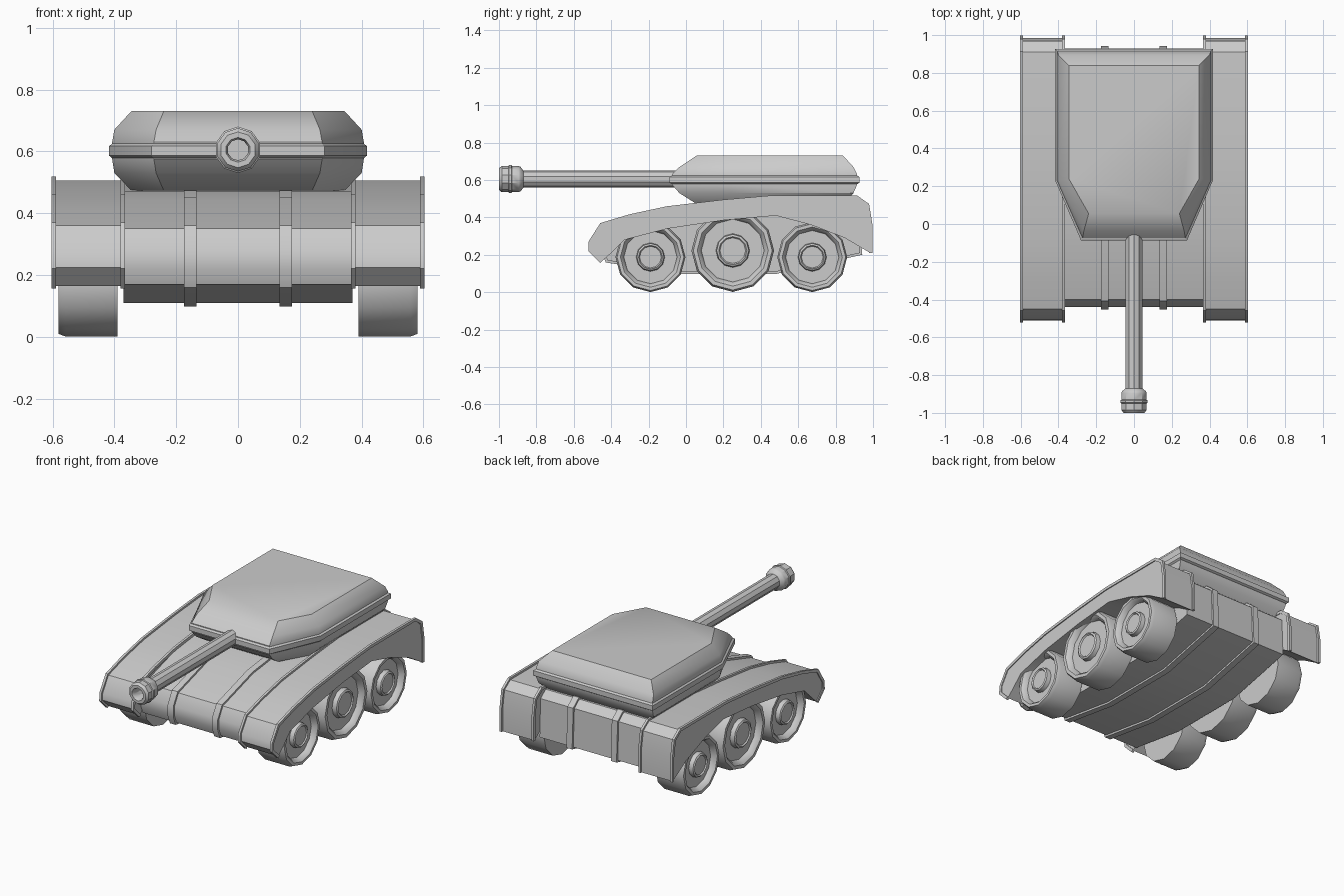
import bpy, bmesh, math
from mathutils import Vector

if "Cube" in bpy.data.objects:
    bpy.data.objects.remove(bpy.data.objects["Cube"])


def make(name, bm, mirror=False):
    bmesh.ops.recalc_face_normals(bm, faces=bm.faces)
    mesh = bpy.data.meshes.new(name)
    bm.to_mesh(mesh)
    bm.free()
    ob = bpy.data.objects.new(name, mesh)
    bpy.context.collection.objects.link(ob)
    if mirror:
        ob.modifiers.new("Mirror", 'MIRROR').use_mirror_merge = False
    return ob


def loft(name, rings, mirror=False, close=False):
    """Skin between equal-length rings of points, with capped ends."""
    bm = bmesh.new()
    rows = [[bm.verts.new(p) for p in r] for r in rings]
    n = len(rows[0])
    for a, b in zip(rows, rows[1:]):
        for i in range(n):
            j = (i + 1) % n
            bm.faces.new((a[i], a[j], b[j], b[i]))
    bm.faces.new(rows[0])
    bm.faces.new(rows[-1])
    return make(name, bm, mirror)


def extrude(name, outline, x0, x1, mirror=False):
    return loft(name, [[(x, y, z) for y, z in outline] for x in (x0, x1)], mirror)


def offset(path, d, closed=False):
    """Mitred offset to the left of a clockwise (y, z) path."""
    pts = [Vector(p) for p in path]
    n, out = len(pts), []
    for i, p in enumerate(pts):
        normals = []
        for a, b in ((i - 1, i), (i, i + 1)):
            if closed or (a >= 0 and b < n):
                e = (pts[b % n] - pts[a % n]).normalized()
                normals.append(Vector((-e.y, e.x)))
        m = sum(normals, Vector((0, 0))).normalized()
        q = p + m * d / max(0.6, m.dot(normals[0]))
        out.append((q.x, q.y))
    return out


def lathe(name, profile, sides, place, phase=0.0, mirror=False):
    """Turn (radius, along) pairs; place maps (u, v, along) to a point."""
    rings = []
    for r, t in profile:
        rings.append([place(r * math.cos(phase + 2 * math.pi * i / sides),
                            r * math.sin(phase + 2 * math.pi * i / sides), t)
                      for i in range(sides)])
    return loft(name, rings, mirror)


# Hull and its two wrap-around bands
hull = [(-.42, .17), (-.44, .22), (-.44, .28), (-.40, .35), (-.10, .44), (.15, .47),
        (.46, .49), (.87, .49), (.92, .45), (.93, .21), (.48, .11), (-.03, .11)]
extrude("hull", hull, -.37, .37)
extrude("hull_band", offset(hull, .012, True), .135, .175, True)

# Fenders with raised edge strips
fender_top = [(-.45, .165), (-.51, .225), (-.508, .27), (-.45, .36), (-.30, .405), (-.10, .448),
              (.20, .483), (.46, .506), (.91, .506), (.968, .465), (.985, .36), (.985, .21)]
fender_arch = [(.85, .29), (.67, .36), (.48, .41), (.20, .385), (-.10, .34), (-.33, .28), (-.40, .21)]
extrude("fender", fender_top + fender_arch, .37, .597, True)
strip = offset(fender_top, .012) + offset(fender_top, -.006)[::-1]
extrude("fender_outer_edge", strip, .588, .603, True)
extrude("fender_inner_edge", strip, .365, .38, True)

# Wheels: tread, rim, recessed disc and hub cap
wheel = [(.4, .39), (1, .39), (1, .558), (.955, .58), (.86, .58), (.80, .568), (.76, .545),
         (.41, .545), (.39, .572), (.34, .578), (.31, .57)]
for label, cy, cz, rad in (("front", -.19, .188, .187), ("middle", .25, .223, .221),
                           ("rear", .675, .188, .187)):
    lathe(label + "_wheel", [(r * rad, t) for r, t in wheel], 12,
          lambda u, v, t: (t, cy + u, cz + v), 0, True)

# Turret: faceted shell with a waist band


def plan(z, hx, fx, back, mid, front):
    return [(-hx, back, z), (hx, back, z), (hx, mid, z),
            (fx, front, z), (-fx, front, z), (-hx, mid, z)]


lid = (.345, .24, .84, .24, .055)
shoulder = (.40, .265, .895, .235, -.035)
waist = (.407, .272, .915, .23, -.075)
belt = (.417, .28, .927, .23, -.088)
loft("turret", [plan(.473, *lid), plan(.53, *shoulder), plan(.575, *waist),
                plan(.63, *waist), plan(.67, *shoulder), plan(.73, *lid)])
loft("turret_band", [plan(.578, *waist), plan(.586, *belt),
                     plan(.617, *belt), plan(.625, *waist)])

# Gun barrel and hollow muzzle
gun = [(.046, .05), (.046, -.87), (.066, -.885), (.070, -.895), (.070, -.93), (.075, -.934),
       (.075, -.946), (.070, -.95), (.070, -.985), (.058, -1), (.040, -1), (.034, -.985), (.034, -.92)]
lathe("gun_barrel", gun, 10, lambda u, v, t: (u, t, .605 + v), math.pi / 10)

# Smooth shading with sharp edges kept
for ob in bpy.context.scene.objects:
    ob.select_set(True)
    bpy.context.view_layer.objects.active = ob
bpy.ops.object.shade_smooth_by_angle(angle=math.radians(35))
